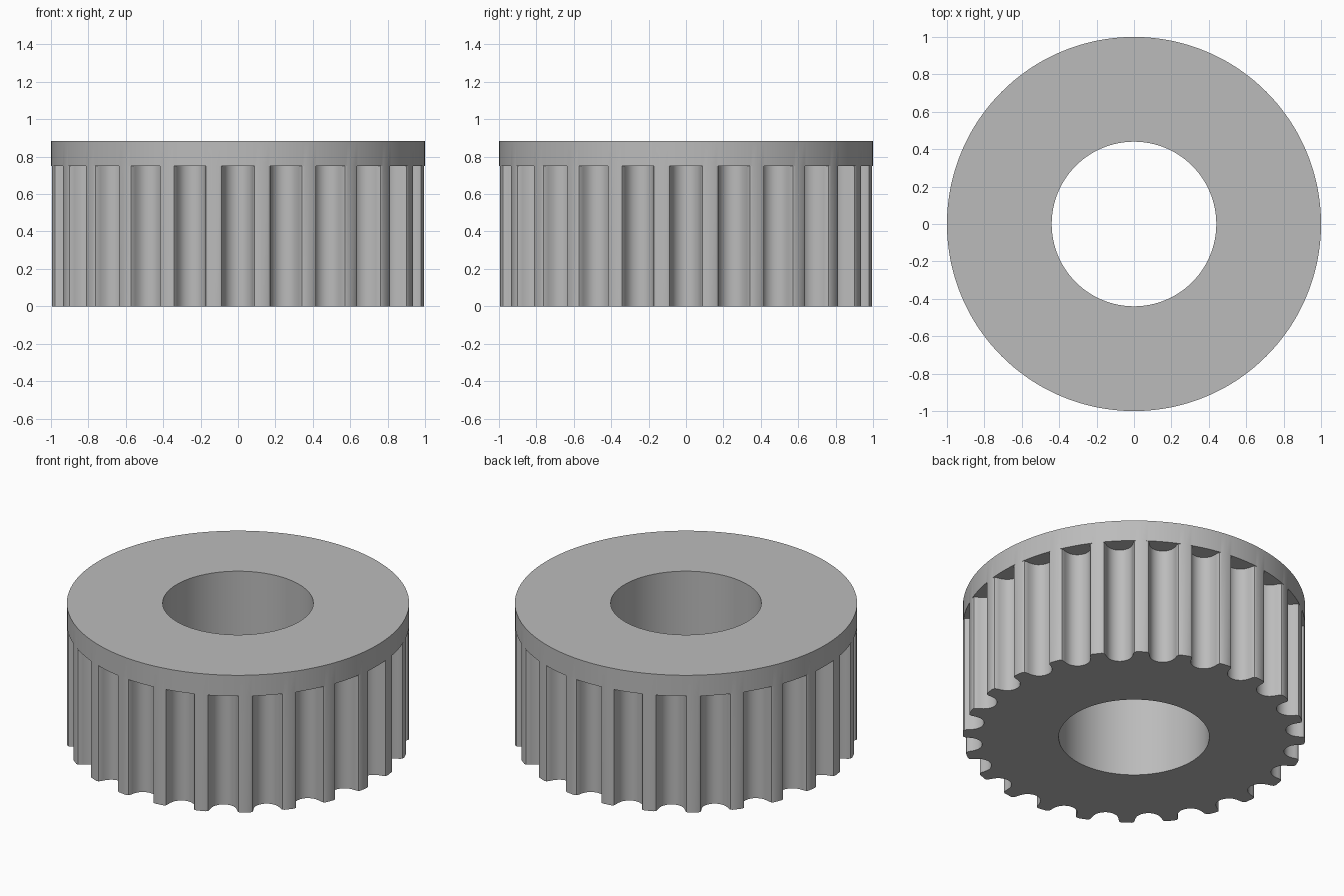
import bpy, bmesh, math

cube = bpy.data.objects.get("Cube")
if cube:
    bpy.data.objects.remove(cube)

TEETH = 24
RADIUS, HOLE = 1.0, 0.44
FLANGE_Z, TOP_Z = 0.75, 0.885

# Half of one rounded groove: (sideways offset, depth below the mouth)
half = [(0.102, 0), (0.089, 0.005), (0.082, 0.018), (0.079, 0.032), (0.075, 0.046),
        (0.069, 0.06), (0.062, 0.073), (0.049, 0.086), (0.034, 0.096), (0.017, 0.102)]
groove = [(-x, d) for x, d in half] + [(0, 0.104)] + [(x, d) for x, d in reversed(half)]
mouth = math.sqrt(RADIUS ** 2 - half[0][0] ** 2)

# Polar outline of the toothed rim: each groove followed by a tooth tip
outline = []
for i in range(TEETH):
    turn = 2 * math.pi * i / TEETH
    for x, d in groove:
        r = mouth - d
        outline.append((turn + math.atan2(x, r), math.hypot(x, r)))
    outline.append((turn + math.pi / TEETH, RADIUS))

bm = bmesh.new()


def ring(z, radius=None):
    """A closed loop of vertices; without a radius it follows the teeth."""
    return [bm.verts.new(((radius or r) * math.cos(a), (radius or r) * math.sin(a), z))
            for a, r in outline]


# Rings run round the cross-section: bore, toothed rim, flange, back to bore
rings = [ring(0, HOLE), ring(0), ring(FLANGE_Z), ring(FLANGE_Z, RADIUS),
         ring(TOP_Z, RADIUS), ring(TOP_Z, HOLE)]
n = len(outline)
for k, low in enumerate(rings):
    high = rings[(k + 1) % len(rings)]
    for j in range(n):
        bm.faces.new((low[j], low[(j + 1) % n], high[(j + 1) % n], high[j]))

# Merge the tooth tips into the flange where they meet flush
bmesh.ops.remove_doubles(bm, verts=bm.verts, dist=0.0005)
bmesh.ops.recalc_face_normals(bm, faces=bm.faces)
mesh = bpy.data.meshes.new("toothed_pulley")
bm.to_mesh(mesh)
bm.free()

# Plain grey material
grey = bpy.data.materials.new("plain grey")
grey.use_nodes = True
colour = (0.5, 0.5, 0.5, 1)
grey.diffuse_color = colour
grey.node_tree.nodes["Principled BSDF"].inputs["Base Color"].default_value = colour
mesh.materials.append(grey)

pulley = bpy.data.objects.new("toothed_pulley", mesh)
bpy.context.collection.objects.link(pulley)
bpy.context.view_layer.objects.active = pulley
pulley.select_set(True)
bpy.ops.object.shade_smooth_by_angle(angle=math.radians(30))
